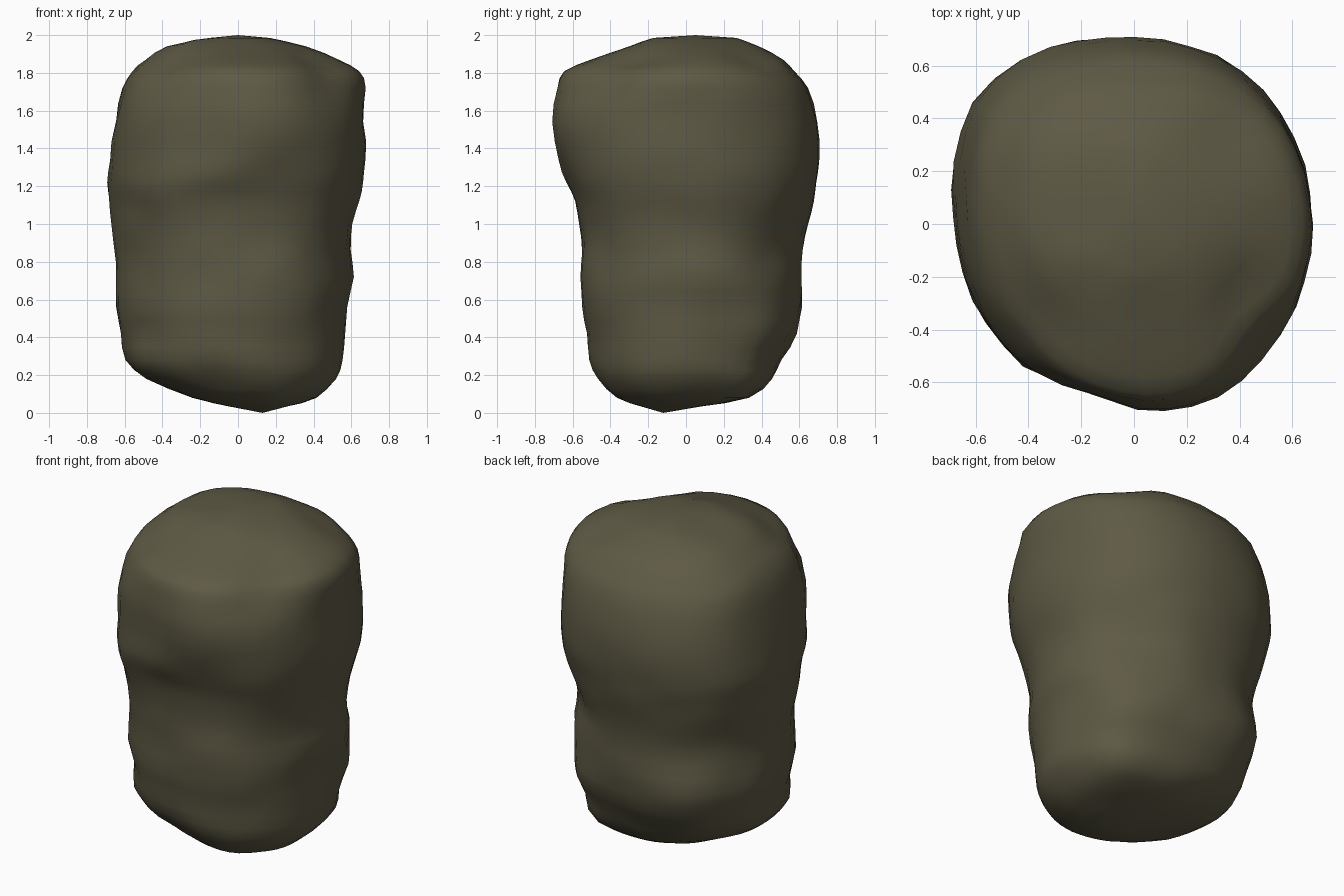
import bpy, bmesh, math
from mathutils import Vector, noise

# Boulder profile: height, then left/right (x) and front/back (y) extents
RINGS = [
    (0.035, -0.06, 0.27, -0.24, 0.08),
    (0.08, -0.24, 0.42, -0.37, 0.33),
    (0.18, -0.48, 0.52, -0.47, 0.45),
    (0.28, -0.60, 0.55, -0.515, 0.51),
    (0.42, -0.62, 0.565, -0.53, 0.59),
    (0.56, -0.65, 0.58, -0.55, 0.61),
    (0.72, -0.645, 0.61, -0.545, 0.61),
    (0.86, -0.65, 0.595, -0.55, 0.615),
    (1.00, -0.67, 0.61, -0.56, 0.645),
    (1.12, -0.68, 0.64, -0.595, 0.67),
    (1.22, -0.685, 0.665, -0.645, 0.69),
    (1.34, -0.67, 0.675, -0.685, 0.70),
    (1.54, -0.645, 0.67, -0.715, 0.69),
    (1.72, -0.605, 0.67, -0.68, 0.64),
    (1.81, -0.55, 0.64, -0.64, 0.57),
    (1.87, -0.48, 0.54, -0.50, 0.51),
    (1.94, -0.38, 0.36, -0.30, 0.38),
    (1.985, -0.15, 0.17, -0.17, 0.27),
]
# Lumps (+) and hollows (-): centre, radius, amount
BUMPS = [
    ((0.15, -0.68, 1.62), 0.25, 0.015),
    ((0.22, -0.62, 1.25), 0.18, -0.03),
    ((-0.18, -0.66, 1.50), 0.30, -0.045),
    ((-0.42, -0.46, 1.13), 0.25, 0.035),
    ((0.25, -0.50, 0.70), 0.28, 0.03),
    ((0.45, -0.45, 1.05), 0.22, 0.03),
    ((0.48, -0.42, 1.82), 0.28, -0.09),
    ((-0.42, -0.46, 1.82), 0.22, -0.03),
    ((-0.35, 0.50, 0.55), 0.28, 0.03),
    ((-0.15, -0.48, 0.16), 0.20, -0.03),
    ((0.42, 0.46, 0.87), 0.22, -0.035),
    ((0.42, 0.42, 0.45), 0.22, 0.025),
    ((0.36, 0.32, 0.13), 0.22, 0.05),
    ((0.10, 0.62, 0.35), 0.22, -0.01),
]
# Rises (+) and dips (-) of the top surface
TOP_BUMPS = [
    ((0.45, -0.24, 1.83), 0.18, -0.03),
    ((-0.45, -0.36, 1.85), 0.25, -0.02),
    ((0.38, 0.36, 1.87), 0.22, -0.03),
    ((-0.25, -0.15, 1.94), 0.15, 0.015),
]
SEG = 40

# Add one ring halfway between each pair, following the curve
levels = []
n = len(RINGS)
for i in range(n - 1):
    a, b = RINGS[i], RINGS[i + 1]
    p, q = RINGS[max(i - 1, 0)], RINGS[min(i + 2, n - 1)]
    levels.append(a)
    levels.append(tuple((9 * (u + v) - s - t) / 16 for s, u, v, t in zip(p, a, b, q)))
levels.append(RINGS[-1])


def swell(p, bumps):
    return sum(amt * math.exp(-2 * ((p - Vector(c)).length / rad) ** 2)
               for c, rad, amt in bumps)


def ring_point(ring, ang):
    z, x0, x1, y0, y1 = ring
    c, s = math.cos(ang), math.sin(ang)
    r = (abs(c) ** 2.15 + abs(s) ** 2.15) ** (-1 / 2.15)
    # the back left corner is fuller in the upper half
    up = min(max((z - 0.8) / 0.5, 0), 1)
    r *= 1 + 0.085 * up * max(0, math.cos(ang - math.radians(138))) ** 8
    r *= 1 - 0.03 * max(0, math.cos(ang - math.radians(225))) ** 8
    p = Vector(((x0 + x1) / 2 + (x1 - x0) / 2 * r * c,
                (y0 + y1) / 2 + (y1 - y0) / 2 * r * s, z))
    d = 0.008 * noise.noise(p * 3.1) + 0.012 * noise.noise(p * 6)
    d += swell(p, BUMPS)
    return p + Vector((c * d, s * d, swell(p, TOP_BUMPS)))


bm = bmesh.new()
loops = [[bm.verts.new(ring_point(r, 2 * math.pi * k / SEG)) for k in range(SEG)]
         for r in levels]
for lo, hi in zip(loops, loops[1:]):
    for k in range(SEG):
        m = (k + 1) % SEG
        bm.faces.new((lo[k], lo[m], hi[m], hi[k]))
# Close bottom and top
bottom = bm.verts.new((0.13, -0.12, 0.0))
top = bm.verts.new((0.0, 0.05, 2.0))
for k in range(SEG):
    m = (k + 1) % SEG
    bm.faces.new((bottom, loops[0][m], loops[0][k]))
    bm.faces.new((top, loops[-1][k], loops[-1][m]))
bmesh.ops.recalc_face_normals(bm, faces=bm.faces)
for f in bm.faces:
    f.smooth = True

mesh = bpy.data.meshes.new("boulder")
bm.to_mesh(mesh)
bm.free()
mat = bpy.data.materials.new("olive brown stone")
mat.diffuse_color = (0.112, 0.102, 0.059, 1)
mesh.materials.append(mat)
bpy.context.collection.objects.link(bpy.data.objects.new("boulder", mesh))
